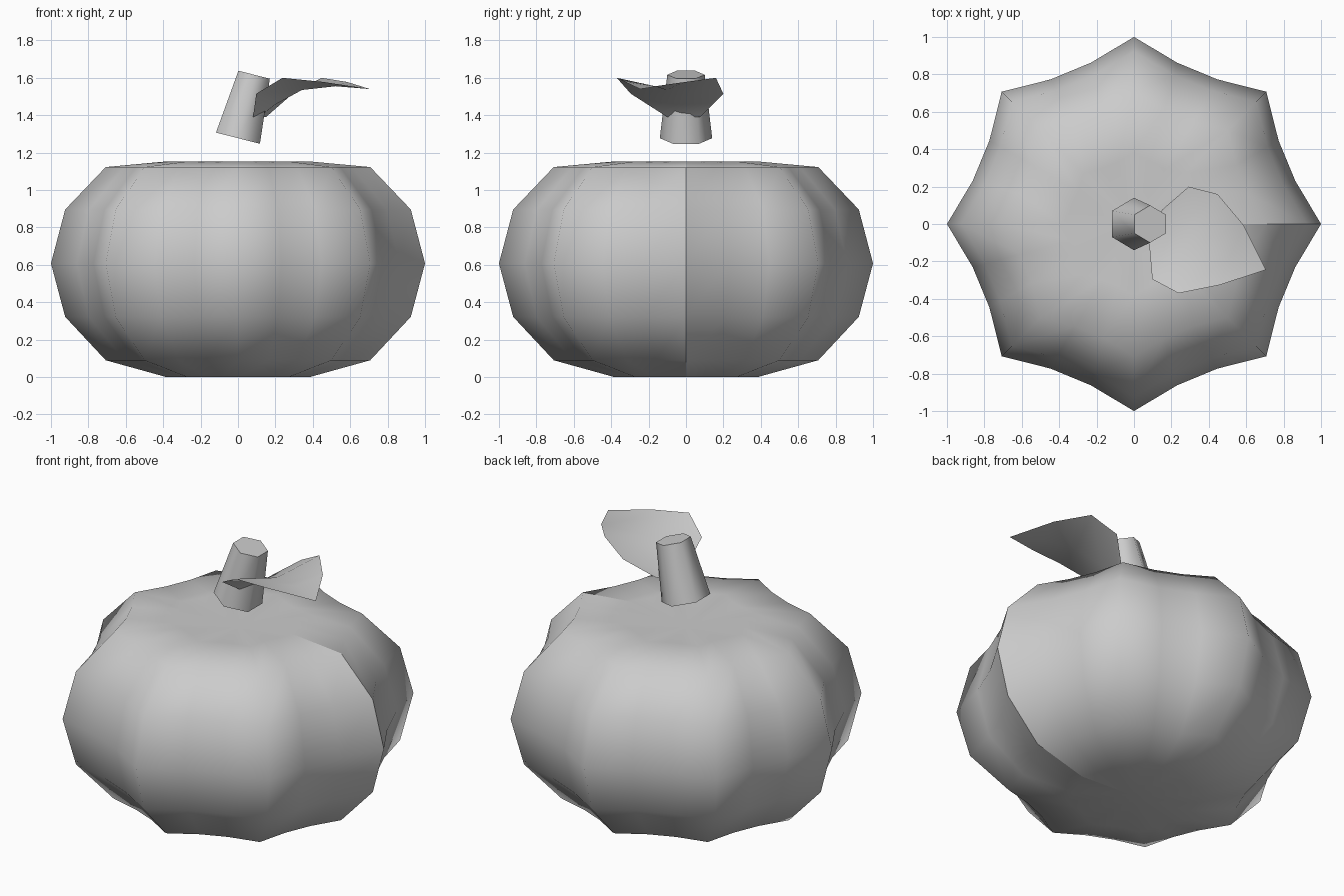
import bpy
from math import sin, cos, pi, radians
from mathutils import Matrix

if "Cube" in bpy.data.objects:
    bpy.data.objects.remove(bpy.data.objects["Cube"])


def make(name, verts, faces, smooth=lambda p: True):
    mesh = bpy.data.meshes.new(name)
    mesh.from_pydata(verts, [], faces)
    for p in mesh.polygons:
        p.use_smooth = smooth(p)
    mesh.update()
    obj = bpy.data.objects.new(name, mesh)
    bpy.context.collection.objects.link(obj)
    return obj


# Body: flattened sphere with dented poles and eight ridges;
# the seam column at +x stays split, giving one crisp ridge
SEG = 24
heights = [0.0, 0.09, 0.322, 0.608, 0.896, 1.123, 1.153]
verts = []
for i, z in enumerate(heights):
    ring = sin(pi * (i + 1) / 8)
    for j in range(SEG + 1):
        a = 2 * pi * j / SEG
        r = ring * (1 - 0.124 * abs(sin(4 * a)))
        verts.append((r * cos(a), r * sin(a), z))
n = SEG + 1
bottom, top = len(verts), len(verts) + 1
verts += [(0, 0, 0.015), (0, 0, 1.098)]
faces = []
for j in range(SEG):
    faces.append((bottom, j + 1, j))
    for i in range(len(heights) - 1):
        k = i * n + j
        faces.append((k, k + 1, k + n + 1, k + n))
    k = (len(heights) - 1) * n + j
    faces.append((k, k + 1, top))
make("pumpkin_body", verts, faces)

# Stem: tapered six-sided cylinder leaning to +x
SIDES = 6
verts = [(r * cos(pi / 2 + 2 * pi * j / SIDES), r * sin(pi / 2 + 2 * pi * j / SIDES), z)
         for r, z in ((0.14, -0.175), (0.10, 0.175)) for j in range(SIDES)]
faces = [(j, (j + 1) % SIDES, SIDES + (j + 1) % SIDES, SIDES + j) for j in range(SIDES)]
faces += [tuple(reversed(range(SIDES))), tuple(range(SIDES, 2 * SIDES))]
stem = make("stem", verts, faces)
stem.data.transform(Matrix.Translation((0.043, 0, 1.447)) @ Matrix.Rotation(radians(14.3), 4, 'Y'))
bpy.context.view_layer.objects.active = stem
stem.select_set(True)
bpy.ops.object.shade_smooth_by_angle(angle=radians(65))

# Leaf: cupped sheet; each row is midrib x, y, z, half width, edge height
rows = [(0.115, -0.012, 1.39, 0.094, 1.39),
        (0.195, -0.048, 1.455, 0.266, 1.515),
        (0.342, -0.105, 1.535, 0.285, 1.60),
        (0.52, -0.165, 1.555, 0.174, 1.578)]
verts = []
for x, y, z, w, edge in rows:
    verts += [(x - 0.366 * w, y - 0.93 * w, edge), (x, y, z), (x + 0.366 * w, y + 0.93 * w, edge)]
verts.append((0.705, -0.245, 1.54))
faces = [(3 * i + c, 3 * i + 3 + c, 3 * i + 4 + c, 3 * i + 1 + c) for i in range(3) for c in range(2)]
faces += [(9, 12, 10), (10, 12, 11)]
make("leaf", verts, faces)
